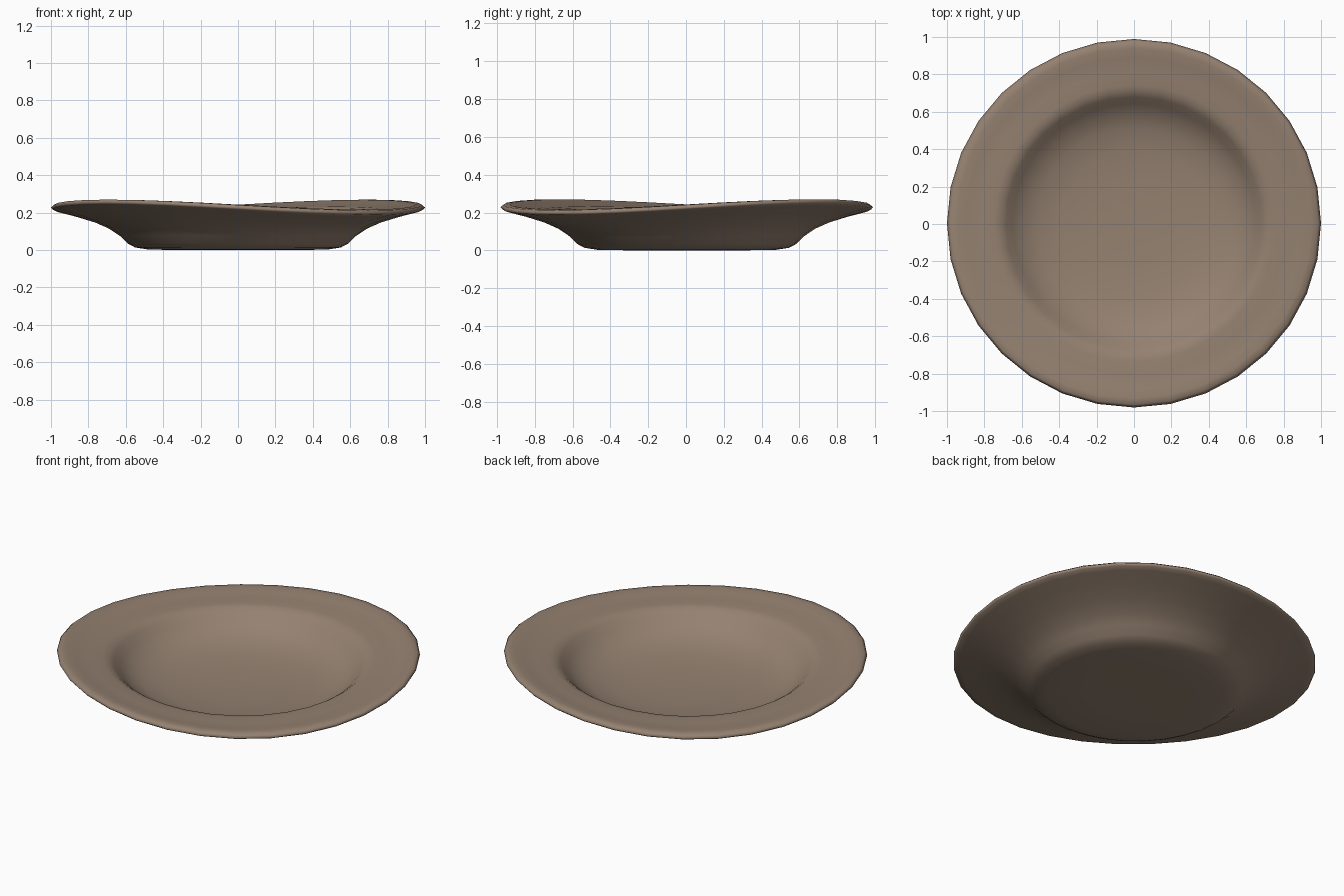
import bpy, bmesh, math

if "Cube" in bpy.data.objects:
    bpy.data.objects.remove(bpy.data.objects["Cube"])

SIDES = 32
# plate profile (radius, height): underside centre -> rim -> well centre
PROFILE = [(0.0, 0.0), (0.3, 0.0), (0.48, 0.003), (0.55, 0.014), (0.59, 0.035),
           (0.63, 0.075), (0.69, 0.115), (0.77, 0.15), (0.88, 0.186), (0.96, 0.208),
           (0.99, 0.217), (1.0, 0.228), (0.985, 0.241), (0.95, 0.243),
           (0.90, 0.232), (0.82, 0.224), (0.75, 0.220), (0.715, 0.213), (0.685, 0.192),
           (0.65, 0.158), (0.60, 0.120), (0.52, 0.086), (0.40, 0.064), (0.22, 0.052),
           (0.0, 0.05)]


def point(r, z, a):
    # rim warps up at front-left / back-right, down at the other corners
    k = max(0.0, (r - 0.58) / 0.42)
    z += 0.030 * k * math.sin(2 * a)
    return (r * math.cos(a), 0.985 * r * math.sin(a) + 0.004, z)


bm = bmesh.new()
rings = []
for r, z in PROFILE:
    if r == 0:
        rings.append([bm.verts.new((0, 0, z))] * SIDES)
    else:
        rings.append([bm.verts.new(point(r, z, 2 * math.pi * i / SIDES)) for i in range(SIDES)])
for a, b in zip(rings, rings[1:]):
    for i in range(SIDES):
        j = (i + 1) % SIDES
        quad = list(dict.fromkeys((a[i], b[i], b[j], a[j])))
        bm.faces.new(quad).smooth = True
bmesh.ops.recalc_face_normals(bm, faces=bm.faces)

mesh = bpy.data.meshes.new("plate")
bm.to_mesh(mesh)
bm.free()
plate = bpy.data.objects.new("plate", mesh)
bpy.context.collection.objects.link(plate)

# clay colour
mat = bpy.data.materials.new("taupe clay")
mat.diffuse_color = (0.30, 0.222, 0.165, 1)
mat.use_nodes = True
mat.node_tree.nodes["Principled BSDF"].inputs["Base Color"].default_value = mat.diffuse_color
mesh.materials.append(mat)
